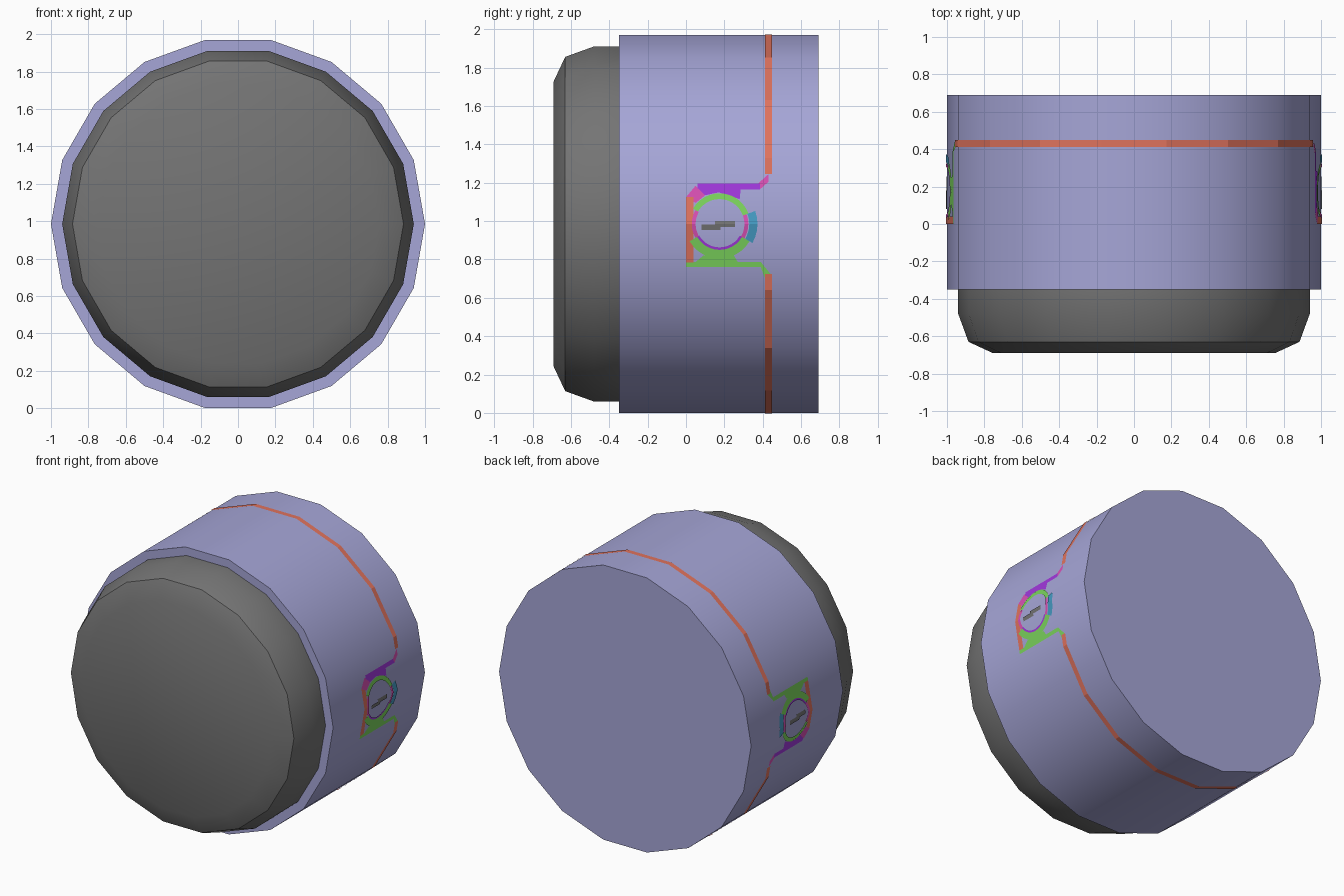
import bpy, bmesh, math

if "Cube" in bpy.data.objects:
    bpy.data.objects.remove(bpy.data.objects["Cube"])

C = 0.985            # height of the drum axis
SIDES = 18
LIFT = 0.004         # how far painted plates sit above the drum


def material(name, rgb):
    m = bpy.data.materials.new(name)
    m.diffuse_color = (*rgb, 1)
    m.use_nodes = True
    m.node_tree.nodes["Principled BSDF"].inputs["Base Color"].default_value = m.diffuse_color
    return m


LAVENDER = material("lavender", (0.38, 0.38, 0.68))
GREY = material("dark grey", (0.175, 0.175, 0.175))
ORANGE = material("orange", (0.74, 0.17, 0.11))
PURPLE = material("purple", (0.36, 0.04, 0.72))
PINK = material("pink", (0.70, 0.08, 0.46))
GREEN = material("green", (0.20, 0.66, 0.11))
TEAL = material("teal", (0.06, 0.33, 0.55))


def make_object(name, verts, faces, mat, smooth=False):
    me = bpy.data.meshes.new(name)
    me.from_pydata(verts, [], faces)
    me.materials.append(mat)
    ob = bpy.data.objects.new(name, me)
    bpy.context.collection.objects.link(ob)
    if smooth:
        bm = bmesh.new()
        bm.from_mesh(me)
        bmesh.ops.recalc_face_normals(bm, faces=bm.faces)
        bm.to_mesh(me)
        bm.free()
        bpy.ops.object.select_all(action='DESELECT')
        ob.select_set(True)
        bpy.context.view_layer.objects.active = ob
        bpy.ops.object.shade_smooth_by_angle(angle=math.radians(30))
    return ob


def lathe(name, profile, mat):
    """Turn (radius, y) pairs around the y axis, with capped ends."""
    verts, faces, n = [], [], SIDES
    for r, y in profile:
        for i in range(n):
            a = 2 * math.pi * i / n
            verts.append((r * math.cos(a), y, C + r * math.sin(a)))
    for k in range(len(profile) - 1):
        for i in range(n):
            j = (i + 1) % n
            faces.append((k * n + i, k * n + j, (k + 1) * n + j, (k + 1) * n + i))
    faces.append(tuple(range(n)))
    faces.append(tuple(range((len(profile) - 1) * n, len(profile) * n)))
    return make_object(name, verts, faces, mat, True)


# Main bodies
lathe("drum", [(1, -0.35), (1, 0.69)], LAVENDER)
lathe("front_cap", [(0.94, -0.34), (0.94, -0.48), (0.885, -0.63), (0.755, -0.69)], GREY)


def on_side(y, h, side, lift=LIFT):
    """Point on the drum's side; side -1 is turned half way round the axis."""
    x = 1 + lift - abs(h) * math.tan(math.radians(10))
    return (side * x, y, C + side * h)


def plate(name, quads, mat, lift=LIFT):
    """Painted plate from quads of (y, height) points, on both sides."""
    for side, label in ((1, "right"), (-1, "left")):
        verts, faces = [], []
        for q in quads:
            k = len(verts)
            verts += [on_side(y, h, side, lift) for y, h in q]
            faces.append(tuple(range(k, k + len(q))))
        make_object(f"{name}_{label}", verts, faces, mat)


def box(y0, y1, h0, h1):
    if h0 < 0 < h1:                      # fold over the drum's corner
        return box(y0, y1, h0, 0) + box(y0, y1, 0, h1)
    return [[(y0, h0), (y1, h0), (y1, h1), (y0, h1)]]


def arc(r0, r1, a0, a1, cy=0.175):
    """Ring segment in 10 degree steps."""
    def p(r, a):
        t = math.radians(a)
        return (cy + r * math.cos(t), r * math.sin(t))
    return [[p(r0, a), p(r1, a), p(r1, a + 10), p(r0, a + 10)] for a in range(a0, a1, 10)]


# Stripe over the top, and the same turned round for the bottom
R = 1 + LIFT
path = [(R - 0.262 * math.tan(math.radians(10)), 0.262)]
path += [(R * math.cos(math.radians(a)), R * math.sin(math.radians(a))) for a in range(20, 161, 20)]
path.append((-path[0][0], path[0][1]))
for s, label in ((1, "top"), (-1, "bottom")):
    verts, faces = [], []
    for x, h in path:
        verts += [(s * x, 0.412, C + s * h), (s * x, 0.448, C + s * h)]
    for i in range(len(path) - 1):
        k = 2 * i
        faces.append((k, k + 1, k + 3, k + 2))
    make_object(f"stripe_{label}", verts, faces, ORANGE)

# Frame around the badge
plate("badge_front_bar", box(0.0, 0.04, -0.2, 0.14), ORANGE)
plate("badge_upper_bar", box(0.06, 0.385, 0.18, 0.21)
      + [[(0.10, 0.15), (0.17, 0.165), (0.17, 0.18), (0.07, 0.18)],
         [(0.17, 0.165), (0.28, 0.13), (0.285, 0.18), (0.17, 0.18)]], PURPLE)
plate("badge_upper_link", [[(0.385, 0.18), (0.43, 0.22), (0.43, 0.26), (0.375, 0.21)],
                           [(0.0, 0.14), (0.05, 0.11), (0.10, 0.15), (0.05, 0.20)]], PINK)
plate("badge_lower_bar", box(0.0, 0.39, -0.225, -0.198)
      + [[(0.39, -0.225), (0.41, -0.28), (0.44, -0.26), (0.39, -0.198)],
         [(0.05, -0.198), (0.27, -0.198), (0.25, -0.165), (0.09, -0.165)]], GREEN)

# Ring of the badge
plate("ring_upper", arc(0.13, 0.16, 20, 150), GREEN, 0.006)
plate("ring_lower", arc(0.135, 0.18, 210, 330), GREEN, 0.006)
plate("ring_front", arc(0.125, 0.145, 150, 210), PINK, 0.006)
plate("ring_back", arc(0.13, 0.15, -30, 20), PINK, 0.006)
plate("ring_inner", arc(0.122, 0.135, 210, 330), PURPLE, 0.006)
plate("ring_outer_mark", arc(0.155, 0.198, -30, 20), TEAL, 0.006)

# Plain mark in the ring
plate("centre_mark", box(0.08, 0.18, -0.03, -0.002) + box(0.15, 0.255, -0.015, 0.015), GREY, 0.006)
